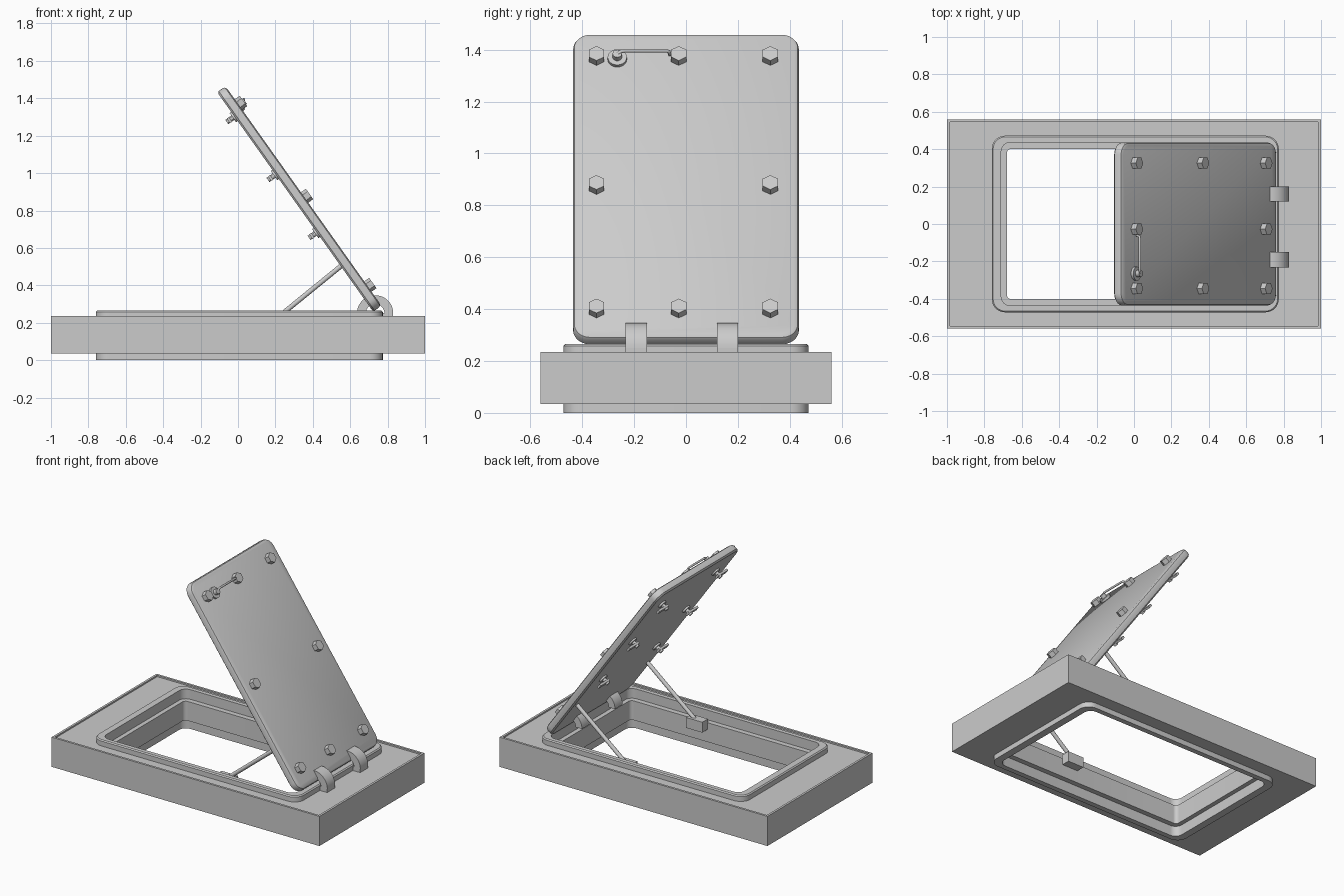
import bpy, bmesh, math
from mathutils import Matrix, Vector

if "Cube" in bpy.data.objects:
    bpy.data.objects.remove(bpy.data.objects["Cube"])

# Lid frame: local -x runs up the lid from the hinge, local z is the outer face normal
A = math.radians(54.6)
c, s = math.cos(A), math.sin(A)
LID = Matrix(((c, 0, s, 0.745), (0, 1, 0, 0), (-s, 0, c, 0.275), (0, 0, 0, 1)))


def finish(name, bm, matrix=None, smooth=True):
    bmesh.ops.remove_doubles(bm, verts=bm.verts, dist=1e-5)
    bmesh.ops.recalc_face_normals(bm, faces=bm.faces)
    me = bpy.data.meshes.new(name)
    bm.to_mesh(me)
    bm.free()
    ob = bpy.data.objects.new(name, me)
    bpy.context.collection.objects.link(ob)
    if matrix:
        ob.matrix_world = matrix
    if smooth:
        bpy.ops.object.select_all(action='DESELECT')
        bpy.context.view_layer.objects.active = ob
        ob.select_set(True)
        bpy.ops.object.shade_smooth_by_angle(angle=math.radians(30))
    return ob


def rounded_stack(name, loops, cx=0, closed=True, matrix=None):
    """Bridge rounded rectangles (half x, half y, radius, z); closed = ring, else capped solid."""
    bm = bmesh.new()
    rings = []
    for hx, hy, r, z in loops:
        ring = []
        for k, (sx, sy) in enumerate(((1, 1), (-1, 1), (-1, -1), (1, -1))):
            for i in range(9):
                a = (k + i / 8) * math.pi / 2
                ring.append(bm.verts.new((cx + sx * (hx - r) + r * math.cos(a),
                                          sy * (hy - r) + r * math.sin(a), z)))
        rings.append(ring)
    n = len(rings[0])
    pairs = list(zip(rings, rings[1:]))
    if closed:
        pairs.append((rings[-1], rings[0]))
    else:
        bm.faces.new(rings[0])
        bm.faces.new(rings[-1])
    for p, q in pairs:
        for i in range(n):
            j = (i + 1) % n
            bm.faces.new((p[i], p[j], q[j], q[i]))
    return finish(name, bm, matrix)


def prism(name, sides, r, p, q, matrix=None, smooth=True):
    """Cylinder or hex prism between two points."""
    p, q = Vector(p), Vector(q)
    d = q - p
    rot = d.to_track_quat('Z', 'Y').to_matrix().to_4x4()
    bm = bmesh.new()
    bmesh.ops.create_cone(bm, cap_ends=True, segments=sides, radius1=r, radius2=r,
                          depth=d.length, matrix=Matrix.Translation((p + q) / 2) @ rot)
    return finish(name, bm, matrix, smooth)


def box(name, centre, size, matrix=None):
    bm = bmesh.new()
    bmesh.ops.create_cube(bm, size=1, matrix=Matrix.Translation(centre) @ Matrix.Diagonal((*size, 1)))
    return finish(name, bm, matrix, False)


# Base slab with shallow recessed top
rounded_stack("base_slab", [(1, .56, 0, .035), (1, .56, 0, .235), (.985, .545, 0, .235),
                            (.985, .545, 0, .225), (.75, .455, .06, .225), (.75, .455, .06, .035)])

# Coaming frame with stepped opening
rounded_stack("coaming_frame", [
    (.767, .472, .07, 0), (.767, .472, .07, .258), (.76, .465, .063, .265),
    (.717, .437, .05, .265), (.717, .437, .05, .2), (.687, .402, .025, .2),
    (.687, .402, .025, .07), (.717, .437, .05, .07), (.717, .437, .05, 0)], cx=.007)

# Raised lid
rounded_stack("lid", [(.71, .425, .055, -.0275), (.72, .435, .065, -.0175), (.72, .435, .065, .01),
                      (.715, .43, .06, .021), (.702, .417, .05, .0275)],
              cx=-.72, closed=False, matrix=LID)

# Hex bolts round the outer face
for u in (.126, .71, 1.32):
    for y in (-.345, -.028, .325):
        if (u, y) == (.71, -.028):
            continue
        bolt = prism("hex_bolt", 6, .034, (0, 0, .026), (0, 0, .06), smooth=False)
        # one corner points up the lid
        corner = max((v.co.copy() for v in bolt.data.vertices), key=lambda v: v.x)
        bolt.data.transform(Matrix.Rotation(-math.atan2(corner.y, corner.x), 4, 'Z'))
        bolt.matrix_world = LID @ Matrix.Translation((-u, y, 0))

# Clamp dogs under the lid
for u in (.52, .90, 1.28):
    for side in (-1, 1):
        y = side * .285
        prism("dog_boss", 16, .03, (-u, y, -.026), (-u, y, -.038), LID)
        prism("dog_post", 12, .014, (-u, y, -.036), (-u, y, -.078), LID)
        box("dog_bar", (-u, y + side * .03, -.06), (.03, .1, .014), LID)

# Pull handle: pivot disc and bent rod
prism("handle_disc", 24, .037, (-1.315, -.265, .026), (-1.315, -.265, .042), LID)
prism("handle_hub", 16, .018, (-1.315, -.265, .04), (-1.315, -.265, .066), LID)
curve = bpy.data.curves.new("handle_rod", 'CURVE')
curve.dimensions = '3D'
curve.bevel_depth = .007
curve.bevel_resolution = 2
curve.use_fill_caps = True
path = [(-1.315, -.265, .06), (-1.325, -.25, .066), (-1.327, -.235, .067),
        (-1.327, -.075, .067), (-1.326, -.066, .063), (-1.324, -.062, .045)]
spline = curve.splines.new('POLY')
spline.points.add(len(path) - 1)
for pt, co in zip(spline.points, path):
    pt.co = (*co, 1)
rod = bpy.data.objects.new("handle_rod", curve)
bpy.context.collection.objects.link(rod)
rod.matrix_world = LID

# Gooseneck hinges arching over the coaming edge
for y in (-.192, .16):
    bm = bmesh.new()
    arcs = [bm.verts.new((.733 + r * math.cos(math.pi * i / 24), y - .041,
                          .25 + r * math.sin(math.pi * i / 24)))
            for r, order in ((.097, range(25)), (.05, range(24, -1, -1))) for i in order]
    for i in range(24):
        bm.faces.new((arcs[i], arcs[i + 1], arcs[48 - i], arcs[49 - i]))
    res = bmesh.ops.extrude_face_region(bm, geom=bm.faces[:])
    bmesh.ops.translate(bm, vec=(0, .082, 0),
                        verts=[g for g in res["geom"] if isinstance(g, bmesh.types.BMVert)])
    finish("hinge", bm)
    box("hinge_foot", (.802, y, .237), (.054, .082, .03))

# Support struts with wall brackets
for side in (-1, 1):
    y = side * .375
    prism("support_strut", 16, .013, (.19, y, .21), (.565, y, .515))
    box("strut_bracket", (.18, y, .19), (.12, .06, .07))
